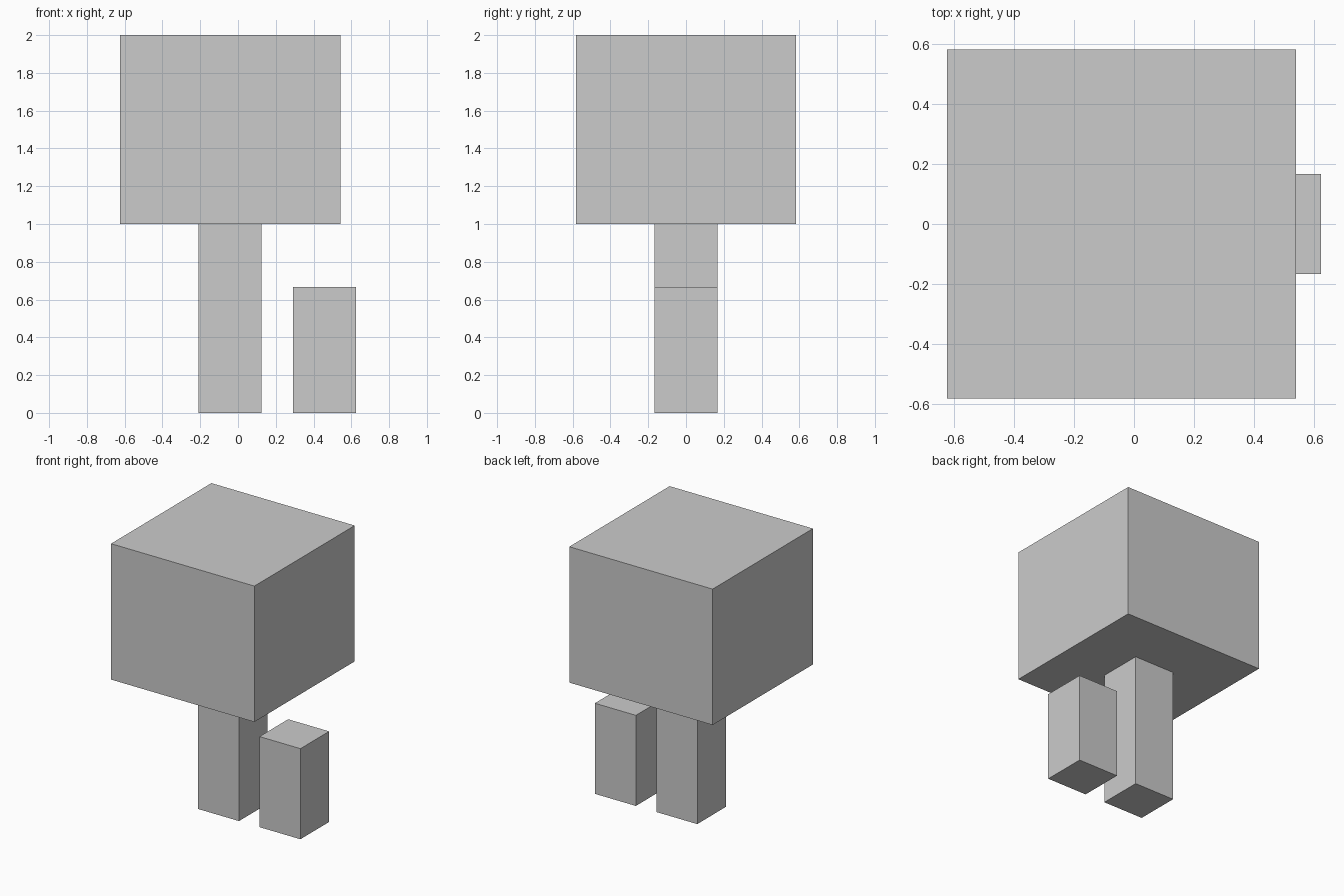
import bpy

default_cube = bpy.data.objects.get("Cube")
if default_cube:
    bpy.data.objects.remove(default_cube, do_unlink=True)

# One plain grey for the whole model
grey = bpy.data.materials.new("plain grey")
grey.use_nodes = True
colour = (0.6, 0.6, 0.6, 1.0)
grey.diffuse_color = colour
grey.node_tree.nodes["Principled BSDF"].inputs["Base Color"].default_value = colour

UNIT = 1 / 6  # the blocks share one grid unit


def block(name, x, base, width, height):
    """Square block centred on y = 0, standing on z = base."""
    bpy.ops.mesh.primitive_cube_add(size=1, location=(x, 0, base + height / 2))
    obj = bpy.context.object
    obj.name = name
    obj.scale = (width, width, height)
    bpy.ops.object.transform_apply(location=False, rotation=False, scale=True)
    obj.data.materials.append(grey)
    return obj


# Tree: trunk with a broad crown resting on it
tree_x = -UNIT / 4
block("trunk", tree_x, 0, 2 * UNIT, 6 * UNIT)
block("crown", tree_x, 6 * UNIT, 7 * UNIT, 6 * UNIT)

# Short free-standing post beside the trunk
block("side_post", tree_x + 3 * UNIT, 0, 2 * UNIT, 4 * UNIT)
